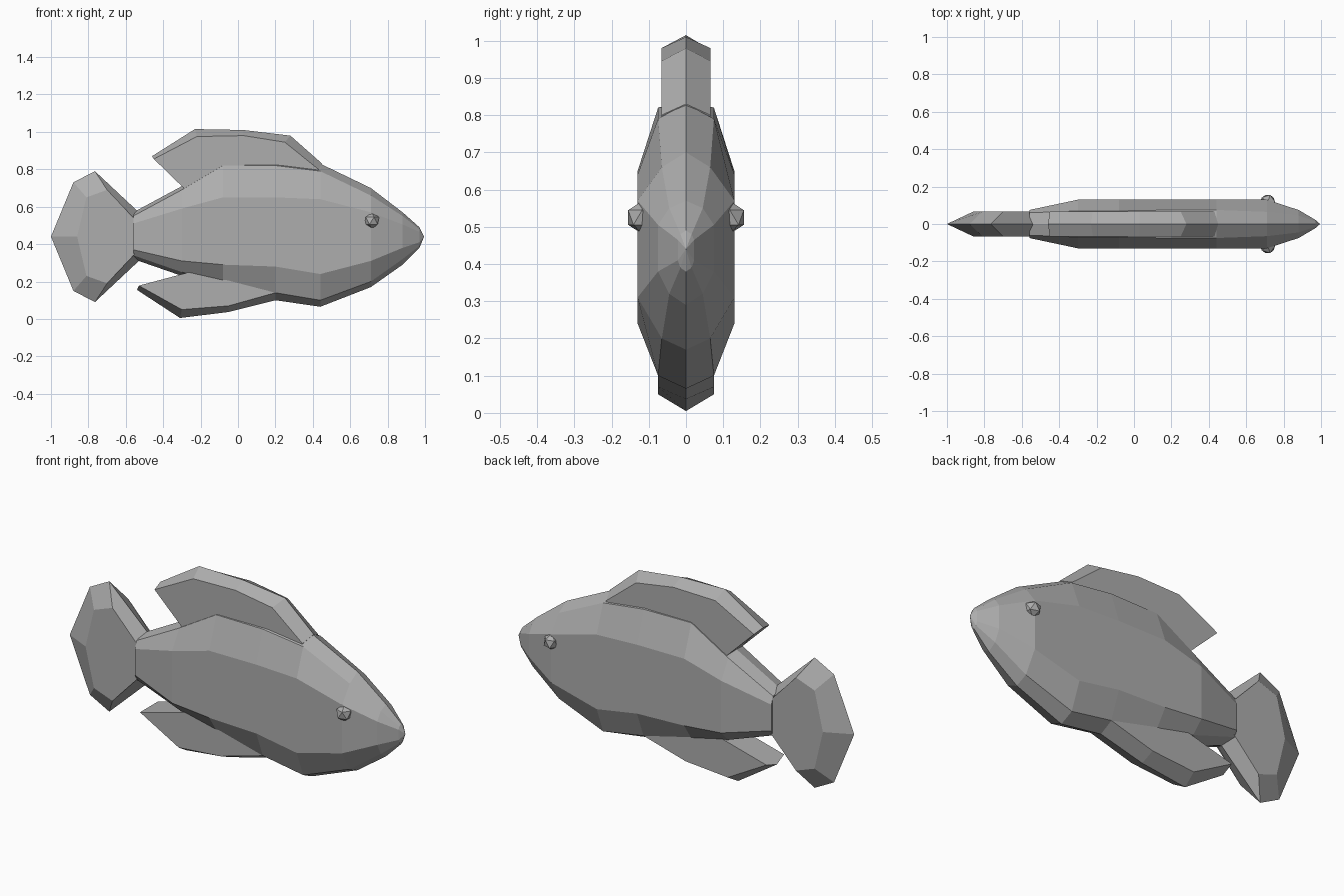
import bpy
import bmesh

default_cube = bpy.data.objects.get("Cube")
if default_cube:
    bpy.data.objects.remove(default_cube, do_unlink=True)

grey = bpy.data.materials.new("plain grey")
grey.use_nodes = True
shade = (0.42, 0.42, 0.42, 1)
grey.diffuse_color = shade
grey.node_tree.nodes["Principled BSDF"].inputs["Base Color"].default_value = shade


def finish(bm, name):
    """Turn a bmesh into a flat shaded grey object."""
    bmesh.ops.recalc_face_normals(bm, faces=bm.faces)
    mesh = bpy.data.meshes.new(name)
    bm.to_mesh(mesh)
    bm.free()
    mesh.materials.append(grey)
    part = bpy.data.objects.new(name, mesh)
    bpy.context.collection.objects.link(part)
    return part


def loft(name, sections):
    """Skin a list of equal closed sections and cap both ends."""
    bm = bmesh.new()
    rings = [[bm.verts.new(point) for point in section] for section in sections]
    for ring, following in zip(rings, rings[1:]):
        for i in range(len(ring)):
            j = (i + 1) % len(ring)
            bm.faces.new((ring[i], ring[j], following[j], following[i]))
    bm.faces.new(rings[0])
    bm.faces.new(rings[-1])
    bmesh.ops.remove_doubles(bm, verts=bm.verts, dist=0.0005)
    return finish(bm, name)


def body_section(x, top, upper, shoulder, flank, lower, bottom, wide, narrow):
    """Ten sided upright section, mirrored across the middle of the fish."""
    side = [(narrow, upper), (wide, shoulder), (wide, flank), (narrow, lower)]
    return ([(x, 0, top)] + [(x, y, z) for y, z in side]
            + [(x, 0, bottom)] + [(x, -y, z) for y, z in reversed(side)])


def fin_section(root, rim, ridge, half):
    """Slab with a beveled outer edge that meets in a central ridge."""
    (a, b), (c, d), (e, f) = root, rim, ridge
    return [(a, half, b), (c, half, d), (e, 0, f), (c, -half, d), (a, -half, b)]


# Body: tail stalk to snout
stations = [
    (-.56, .57, .55, .51, .37, .34, .32, .075, .06),
    (-.30, .71, .69, .59, .31, .25, .23, .13, .07),
    (-.08, .83, .82, .65, .29, .20, .18, .13, .07),
    (.20, .84, .82, .65, .28, .14, .10, .13, .075),
    (.44, .83, .79, .64, .24, .10, .065, .13, .075),
    (.71, .70, .66, .57, .31, .20, .17, .13, .065),
    (.88, .57, .55, .505, .38, .32, .29, .075, .045),
    (.97, .49, .48, .465, .41, .39, .38, .022, .015),
    (.995, .44, .44, .44, .44, .44, .44, 0, 0),
]
loft("body", [body_section(*station) for station in stations])

# Dorsal fin: back tip to front
dorsal = [
    ((-.27, .68), (-.45, .855), (-.46, .87)),
    ((-.20, .68), (-.22, .975), (-.23, 1.015)),
    ((.03, .70), (.03, .98), (.03, 1.01)),
    ((.24, .70), (.25, .945), (.28, .98)),
    ((.40, .70), (.43, .80), (.45, .83)),
]
loft("dorsal_fin", [fin_section(*s, .066) for s in dorsal])

# Ventral fin: back tip to front
ventral = [
    ((-.26, .25), (-.53, .178), (-.54, .155)),
    ((-.20, .27), (-.30, .05), (-.31, .005)),
    ((-.05, .27), (-.05, .07), (-.05, .037)),
    ((.20, .25), (.20, .14), (.20, .10)),
]
loft("ventral_fin", [fin_section(*s, .075) for s in ventral])

# Tail fin: upper half mirrored about its middle height
middle = .44
upper_tail = [
    ((-.53, .51), (-.55, .52), (-.53, .57)),
    ((-.53, .51), (-.70, .69), (-.765, .79)),
    ((-.53, .48), (-.81, .65), (-.88, .73)),
]
lower_tail = [tuple((x, 2 * middle - z) for x, z in s) for s in reversed(upper_tail)]
centre_tail = [((-.53, middle), (-.86, middle), (-1, middle))]
loft("tail_fin", [fin_section(*s, .066) for s in upper_tail + centre_tail + lower_tail])

# Eyes
for side, name in ((1, "left_eye"), (-1, "right_eye")):
    bm = bmesh.new()
    bmesh.ops.create_icosphere(bm, subdivisions=1, radius=.044)
    eye = finish(bm, name)
    eye.location = (.715, side * .118, .525)
